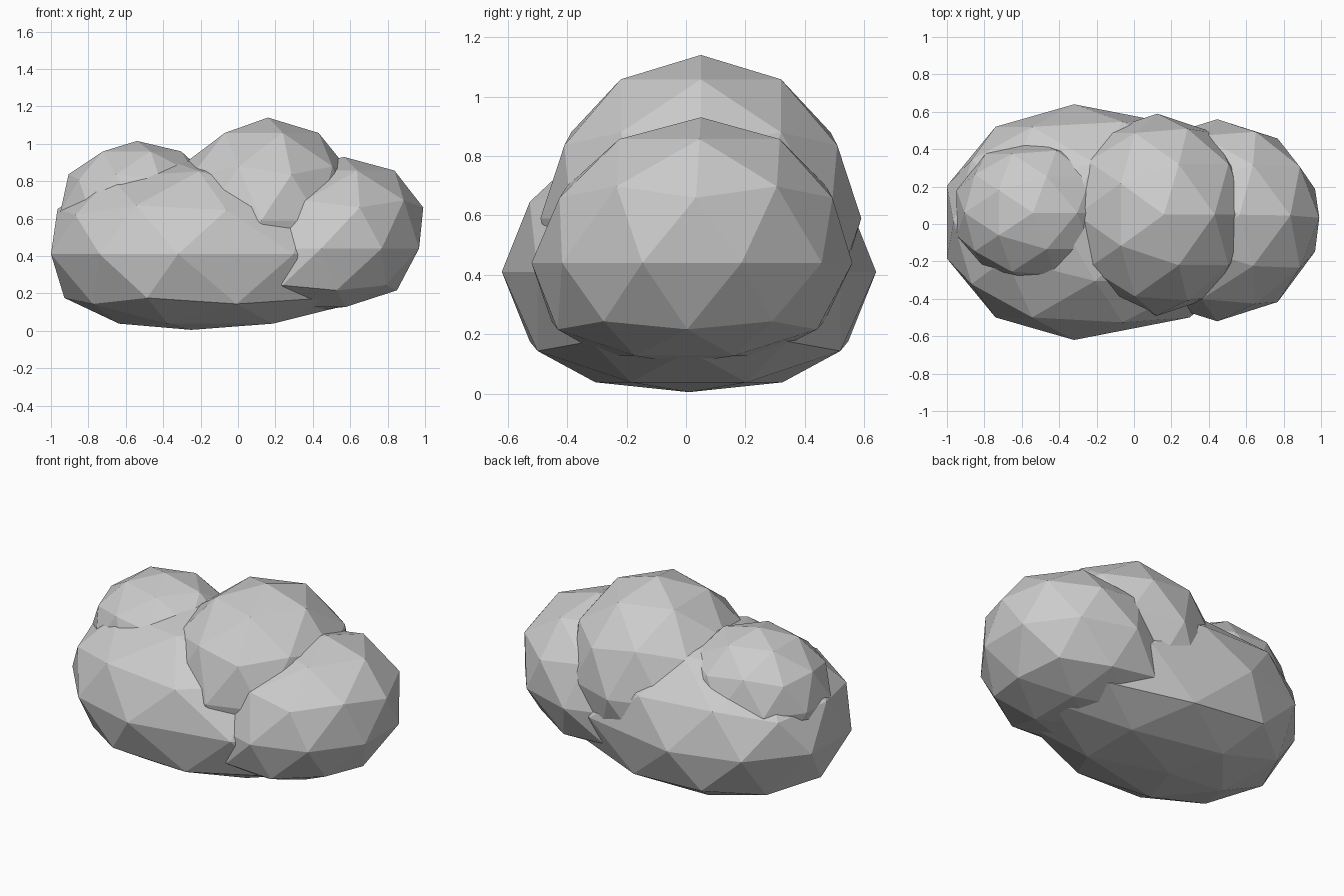
import bpy

if "Cube" in bpy.data.objects:
    bpy.data.objects.remove(bpy.data.objects["Cube"])


def blob(name, centre, left, right, ry, up, down, shear_x=0.0, shear_y=0.0, tilt=0.0):
    """Faceted ball: separate left/right and up/down radii, softly flattened base, slight lean."""
    bpy.ops.mesh.primitive_ico_sphere_add(subdivisions=2, radius=1, location=centre)
    ob = bpy.context.object
    ob.name = name
    for v in ob.data.vertices:
        x, y, z = v.co
        v.co.x = x * (right if x > 0 else left) + shear_x * z
        v.co.y = y * ry + shear_y * z
        v.co.z = z * (up + tilt * x) if z > 0 else -down * (1.53 * -z - 0.53 * z * z)
    return ob


# Large base puff, stretched to the right under the others
blob("base_puff", (-0.32, 0.01, 0.41), 0.715, 1.05, 0.63, 0.51, 0.405, shear_x=-0.07, tilt=0.06)
# Small puff on the upper left
blob("upper_left_puff", (-0.54, 0.06, 0.64), 0.43, 0.45, 0.39, 0.375, 0.36)
# Tall middle puff
blob("middle_puff", (0.125, 0.05, 0.59), 0.53, 0.525, 0.54, 0.55, 0.45, shear_x=0.035)
# Right puff leaning outward
blob("right_puff", (0.445, 0.02, 0.44), 0.56, 0.55, 0.54, 0.49, 0.34, shear_x=0.12, shear_y=0.03)
